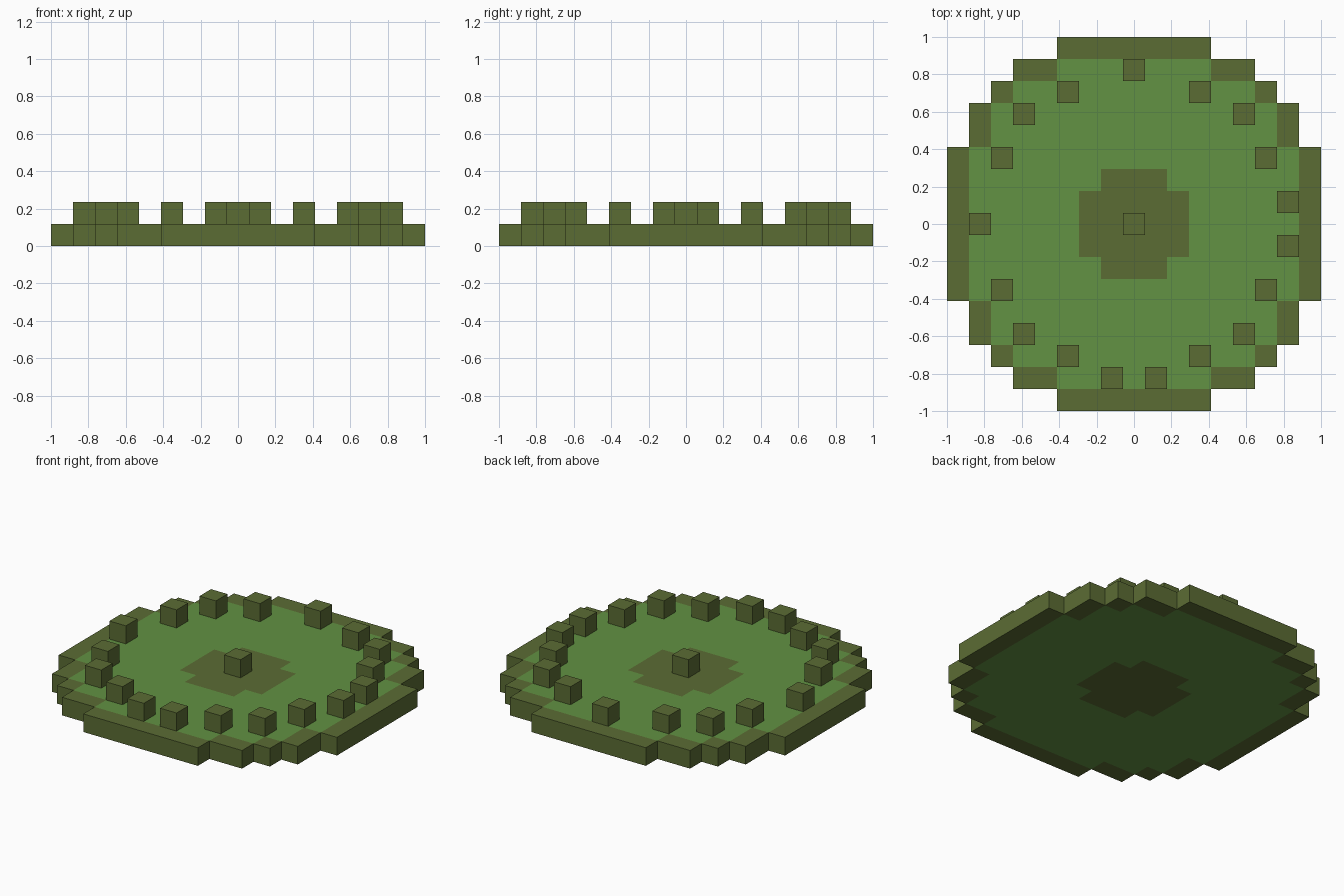
import bpy
import bmesh

if "Cube" in bpy.data.objects:
    bpy.data.objects.remove(bpy.data.objects["Cube"], do_unlink=True)

CELLS = 17
U = 2 / CELLS  # one block


def make_material(name, rgb):
    mat = bpy.data.materials.new(name)
    mat.use_nodes = True
    color = (*rgb, 1)
    mat.diffuse_color = color
    mat.node_tree.nodes["Principled BSDF"].inputs["Base Color"].default_value = color
    return mat


olive = make_material("olive", (0.105, 0.150, 0.034))
green = make_material("grass green", (0.122, 0.287, 0.056))


def add_object(name, bm, materials):
    mesh = bpy.data.meshes.new(name)
    bm.to_mesh(mesh)
    bm.free()
    for mat in materials:
        mesh.materials.append(mat)
    obj = bpy.data.objects.new(name, mesh)
    bpy.context.collection.objects.link(obj)
    return obj


# Half width of the stepped disc, in blocks, for each row out from the middle
HALF_WIDTH = [8, 8, 8, 8, 7, 7, 6, 5, 3]


def in_disc(i, j):
    return abs(j) < len(HALF_WIDTH) and abs(i) <= HALF_WIDTH[abs(j)]


def is_rim(i, j):
    return not all(in_disc(i + a, j + b) for a, b in ((1, 0), (-1, 0), (0, 1), (0, -1)))


def is_middle(i, j):
    return max(abs(i), abs(j)) <= 2 and abs(i) + abs(j) <= 3


def cell_of(face):
    c = face.calc_center_median()
    return round(c.x / U), round(c.y / U)


# Disc: a trimmed grid raised by one block
bm = bmesh.new()
bmesh.ops.create_grid(bm, x_segments=CELLS, y_segments=CELLS, size=1)
outside = [f for f in bm.faces if not in_disc(*cell_of(f))]
bmesh.ops.delete(bm, geom=outside, context="FACES")
raised = bmesh.ops.extrude_face_region(bm, geom=bm.faces[:], use_keep_orig=True)
top_verts = [g for g in raised["geom"] if isinstance(g, bmesh.types.BMVert)]
bmesh.ops.translate(bm, verts=top_verts, vec=(0, 0, U))
bmesh.ops.recalc_face_normals(bm, faces=bm.faces[:])
bm.normal_update()

# Walls, rim and middle patch are olive, the rest is grass
for f in bm.faces:
    cell = cell_of(f)
    grassy = abs(f.normal.z) > 0.5 and not is_rim(*cell) and not is_middle(*cell)
    f.material_index = 1 if grassy else 0
add_object("stepped_disc", bm, [olive, green])


def add_post(name, i, j):
    post = bmesh.new()
    bmesh.ops.create_cube(post, size=U)
    bmesh.ops.translate(post, verts=post.verts[:], vec=(i * U, j * U, 1.5 * U))
    add_object(name, post, [olive])


# Ring of posts: mirrored ones, then the uneven pairs and singles
ring = [(sx * i, sy * j) for i, j in ((3, 6), (5, 5), (6, 3))
        for sx in (1, -1) for sy in (1, -1)]
ring += [(0, 7), (-7, 0), (7, 1), (7, -1), (1, -7), (-1, -7)]
for n, (i, j) in enumerate(ring, 1):
    add_post(f"ring_post_{n}", i, j)
add_post("centre_post", 0, 0)
